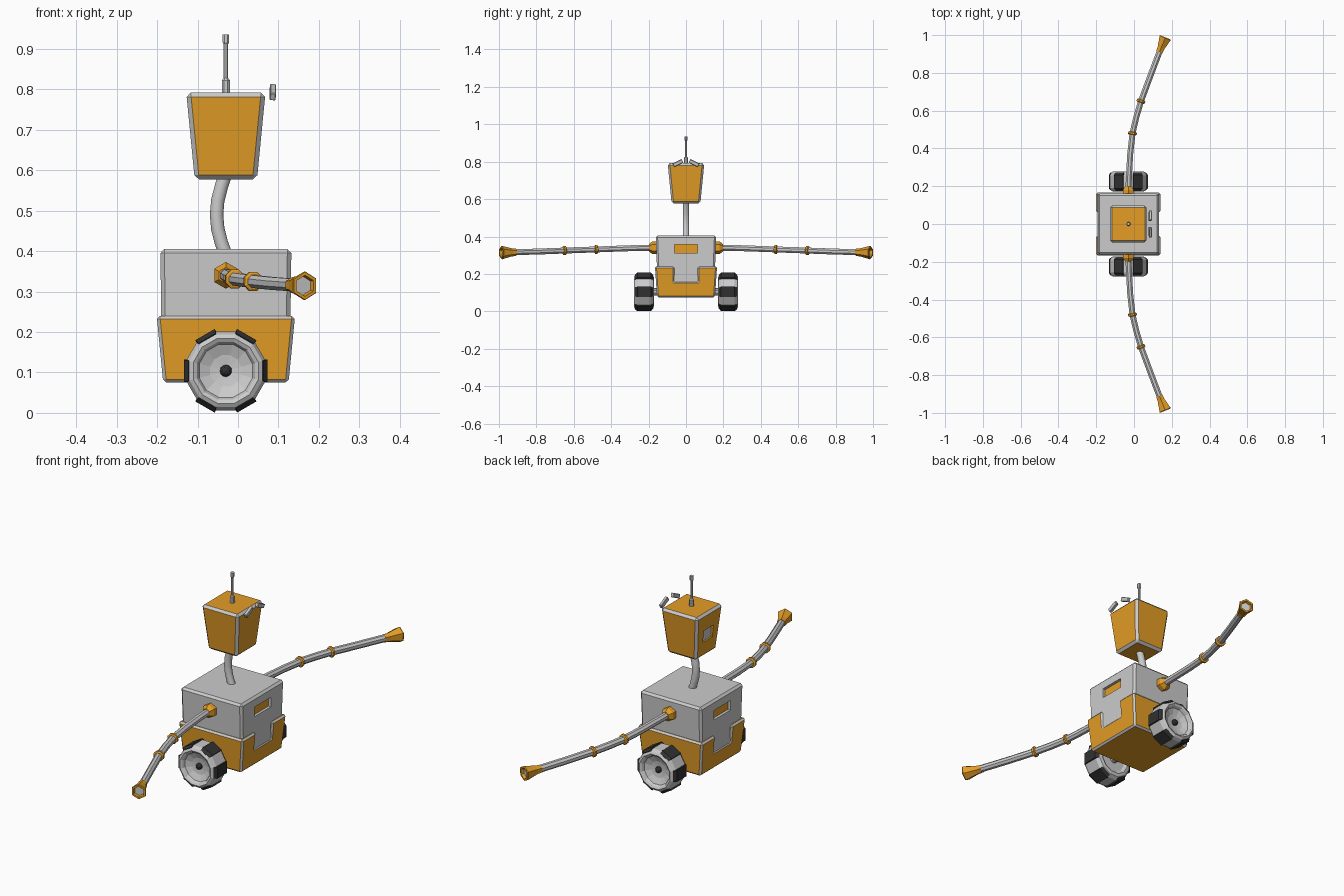
import bpy, bmesh, math
from mathutils import Vector, Matrix

if "Cube" in bpy.data.objects:
    bpy.data.objects.remove(bpy.data.objects["Cube"])


def material(name, color):
    m = bpy.data.materials.new(name)
    m.diffuse_color = color
    m.use_nodes = True
    m.node_tree.nodes["Principled BSDF"].inputs["Base Color"].default_value = m.diffuse_color
    return m


ORANGE = material("orange", (0.78, 0.34, 0.02, 1))
BLACK = material("black", (0.03, 0.03, 0.03, 1))


def finish(name, bm, mats=(), mirror=False, bevel=0, bevel_mat=-1):
    bmesh.ops.recalc_face_normals(bm, faces=bm.faces)
    me = bpy.data.meshes.new(name)
    bm.to_mesh(me)
    bm.free()
    for m in mats:
        me.materials.append(m)
    ob = bpy.data.objects.new(name, me)
    bpy.context.collection.objects.link(ob)
    if bevel:
        b = ob.modifiers.new("bevel", 'BEVEL')
        b.width, b.segments, b.material = bevel, 1, bevel_mat
    if mirror:
        m = ob.modifiers.new("mirror", 'MIRROR')
        m.use_axis = (False, True, False)
    return ob


def frustum(name, cx, z0, z1, low, high, **kw):
    """Tapered box; low and high are (half x, half y)."""
    bm = bmesh.new()
    bmesh.ops.create_cube(bm, size=2)
    for v in bm.verts:
        hx, hy = high if v.co.z > 0 else low
        v.co = (cx + v.co.x * hx, v.co.y * hy, z1 if v.co.z > 0 else z0)
    return finish(name, bm, **kw)


def sweep(name, pts, radii, sides, ref=(0, 0, 1), axis=None, keep=None, pick=None, cap_mat=0, **kw):
    """Rings of given radii along a path, capped at both ends."""
    bm = bmesh.new()
    pts = [Vector(p) for p in pts]
    rings = []
    for i, (p, r) in enumerate(zip(pts, radii)):
        t = Vector(axis) if axis else pts[min(i + 1, len(pts) - 1)] - pts[max(i - 1, 0)]
        t.normalize()
        u = t.cross(Vector(ref)).normalized()
        w = u.cross(t)
        angs = [(k + 0.5) * math.tau / sides for k in range(sides)]
        rings.append([bm.verts.new(p + r * (math.cos(a) * u + math.sin(a) * w)) for a in angs])
    for a, b in zip(rings, rings[1:]):
        for k in range(sides):
            if keep is None or keep(k):
                n = (k + 1) % sides
                bm.faces.new((a[k], a[n], b[n], b[k]))
    if keep is None:
        bm.faces.new(rings[0])
        bm.faces.new(rings[-1]).material_index = cap_mat
    return finish(name, bm, **kw)


def cut(ob, cutter):
    cutter.hide_render = True
    cutter.display_type = 'WIRE'
    b = ob.modifiers.new("cut", 'BOOLEAN')
    b.operation, b.object, b.solver = 'DIFFERENCE', cutter, 'EXACT'


def smooth(ob):
    for p in ob.data.polygons:
        p.use_smooth = len(p.vertices) == 4


CX = -0.03

# Body with a slot through it, filled by an orange core
body = frustum("body", CX, 0.1, 0.405, (0.158, 0.15), (0.162, 0.162), bevel=0.01)
cut(body, frustum("slot_cutter", CX, 0.312, 0.358, (0.3, 0.062), (0.3, 0.062)))
frustum("slot_panel", CX, 0.305, 0.365, (0.148, 0.07), (0.148, 0.07), mats=[ORANGE])

# Lower shell: U profile pushed along x, tapered downward
half = [(0.155, 0.075), (0.166, 0.24), (0.062, 0.24), (0.062, 0.16)]
profile = half + [(-y, z) for y, z in reversed(half)]
bm = bmesh.new()
ends = []
for s in (-1, 1):
    ends.append([bm.verts.new((CX + s * (0.155 + (z - 0.075) / 0.165 * 0.016), y, z)) for y, z in profile])
    bm.faces.new(ends[-1])
for k in range(8):
    n = (k + 1) % 8
    bm.faces.new((ends[0][k], ends[0][n], ends[1][n], ends[1][k]))
finish("lower_shell", bm, mats=[ORANGE, None], bevel=0.008, bevel_mat=1)

# Neck
neck = [(-0.030, 0, 0.39), (-0.041, 0, 0.42), (-0.050, 0, 0.455), (-0.053, 0, 0.49),
        (-0.050, 0, 0.525), (-0.041, 0, 0.56), (-0.033, 0, 0.585)]
smooth(sweep("neck", neck, [0.017] * 7, 14, ref=(0, 1, 0)))

# Head with a rear window
head = frustum("head", CX, 0.577, 0.792, (0.077, 0.077), (0.098, 0.098),
               mats=[ORANGE, None], bevel=0.011, bevel_mat=1)
cut(head, frustum("window_cutter", -0.13, 0.652, 0.71, (0.025, 0.036), (0.025, 0.036)))
frustum("window_panel", -0.096, 0.645, 0.717, (0.01, 0.042), (0.01, 0.042))

# Brows floating before the face
bm = bmesh.new()
bmesh.ops.create_cube(bm, size=1, matrix=Matrix.Translation((0.086, 0.043, 0.793))
                      @ Matrix.Rotation(math.radians(-26), 4, 'X')
                      @ Matrix.Rotation(math.radians(6), 4, 'Y')
                      @ Matrix.Diagonal((0.015, 0.054, 0.02, 1)))
finish("brows", bm, mirror=True, bevel=0.002)

# Antenna
steps = [(0.785, 0.011), (0.822, 0.011), (0.828, 0.006), (0.912, 0.006), (0.916, 0.009), (0.936, 0.009)]
sweep("antenna", [(CX, 0, z) for z, r in steps], [r for z, r in steps], 8, ref=(0, 1, 0))

# Arms
arm = [(-0.030, 0.16, 0.340), (-0.027, 0.25, 0.339), (-0.020, 0.37, 0.335), (-0.008, 0.48, 0.331),
       (0.012, 0.565, 0.328), (0.037, 0.65, 0.325), (0.085, 0.78, 0.320), (0.140, 0.925, 0.316)]
sweep("arms", arm, [0.017] * 8, 8, mirror=True)
collar = [(0.155, 0.033), (0.18, 0.033), (0.198, 0.02)]
sweep("shoulder_collars", [(-0.03, y, 0.34) for y, r in collar], [r for y, r in collar], 6,
      mats=[ORANGE], mirror=True)


def along(p, d, steps):
    d = Vector(d).normalized()
    return [Vector(p) + d * s for s, r in steps], [r for s, r in steps]


# Arm rings
ring = [(-0.008, 0.02), (-0.005, 0.025), (0.005, 0.025), (0.008, 0.02)]
for name, i in (("inner_arm_rings", 3), ("outer_arm_rings", 5)):
    d = Vector(arm[i + 1]) - Vector(arm[i - 1])
    p, r = along(arm[i], d, ring)
    sweep(name, p, r, 8, mats=[ORANGE], mirror=True)

# Flared hands with a recessed grey end
hand = [(0, 0.02), (0.025, 0.022), (0.08, 0.036), (0.084, 0.034), (0.084, 0.026), (0.07, 0.023)]
d = (0.035, 0.085, -0.002)
p, r = along((0.134, 0.91, 0.316), d, hand)
sweep("hands", p, r, 6, axis=d, mats=[ORANGE, None], cap_mat=1, mirror=True)

# Wheels: dished tyres, dark tread blocks, hubs and axles
WZ = 0.104
tyre = [(0.18, 0.06), (0.171, 0.075), (0.174, 0.09), (0.19, 0.101), (0.258, 0.101), (0.273, 0.093),
        (0.279, 0.083), (0.274, 0.074), (0.262, 0.068), (0.25, 0.04), (0.245, 0.004)]
sweep("wheels", [(CX, y, WZ) for y, r in tyre], [r for y, r in tyre], 12, axis=(0, 1, 0), mirror=True)
tread = [(0.176, 0.093), (0.188, 0.107), (0.26, 0.107), (0.273, 0.096)]
blocks = sweep("tread_blocks", [(CX, y, WZ) for y, r in tread], [r for y, r in tread], 12,
               axis=(0, 1, 0), keep=lambda k: k % 2, mats=[BLACK], mirror=True)
s = blocks.modifiers.new("thickness", 'SOLIDIFY')
s.thickness, s.offset = 0.008, -1
bm = bmesh.new()
bmesh.ops.create_icosphere(bm, subdivisions=2, radius=0.015, matrix=Matrix.Translation((CX, 0.25, WZ)))
finish("hubs", bm, mats=[BLACK], mirror=True)
sweep("axles", [(CX, 0.14, WZ), (CX, 0.185, WZ)], [0.02] * 2, 10, axis=(0, 1, 0), mirror=True)
